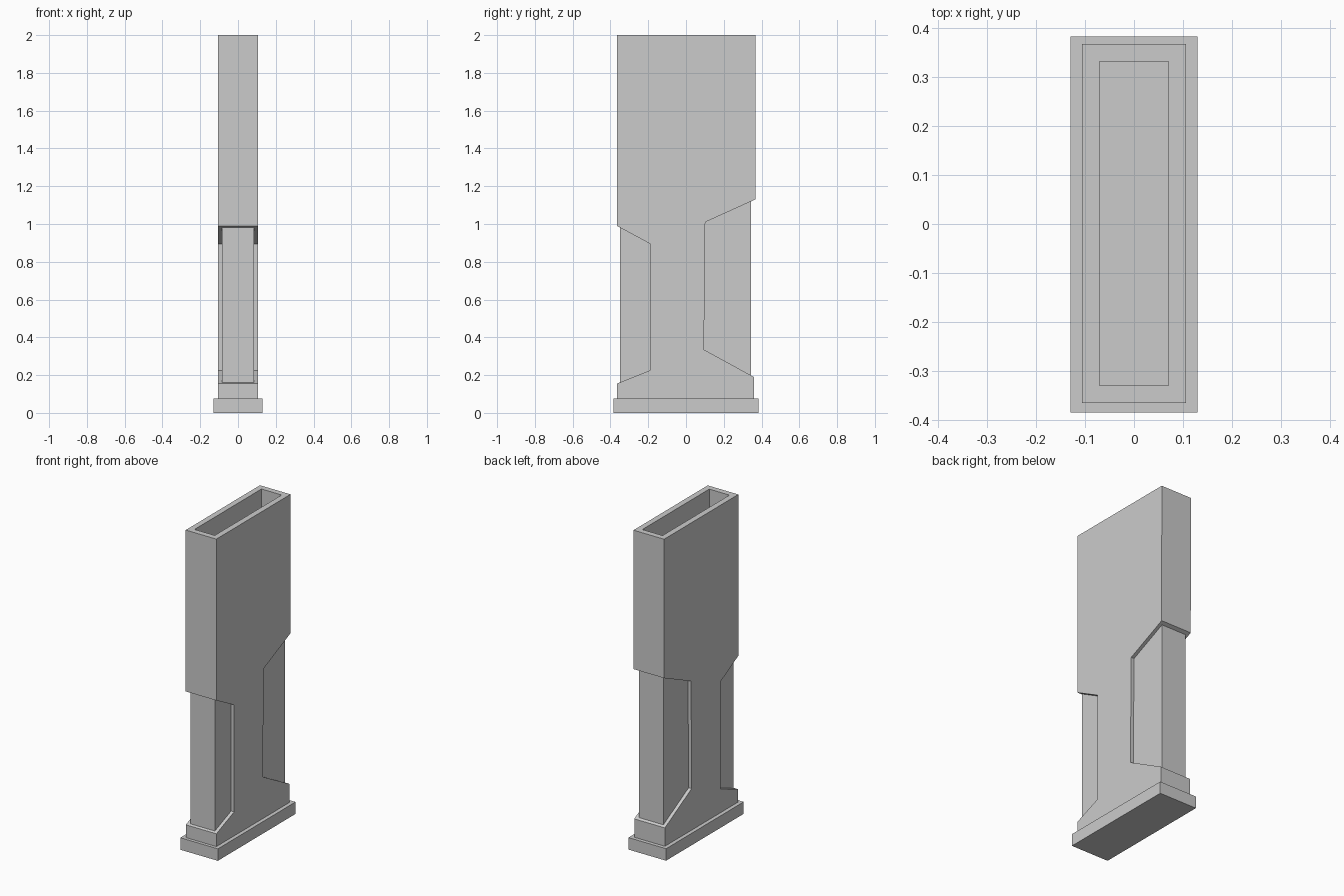
import bpy
import bmesh
from mathutils import Vector

if "Cube" in bpy.data.objects:
    bpy.data.objects.remove(bpy.data.objects["Cube"])


def extrude_profile(name, profile, half_width):
    """Extrude a (y, z) outline symmetrically along x."""
    bm = bmesh.new()
    face = bm.faces.new([bm.verts.new((-half_width, y, z)) for y, z in profile])
    side = bmesh.ops.extrude_face_region(bm, geom=[face], use_keep_orig=True)
    moved = [g for g in side["geom"] if isinstance(g, bmesh.types.BMVert)]
    bmesh.ops.translate(bm, verts=moved, vec=(2 * half_width, 0, 0))
    bmesh.ops.recalc_face_normals(bm, faces=bm.faces)
    mesh = bpy.data.meshes.new(name)
    obj = bpy.data.objects.new(name, mesh)
    bpy.context.collection.objects.link(obj)
    return obj, bm


def finish(obj, bm):
    bm.to_mesh(obj.data)
    bm.free()


def box_profile(y0, y1, z0, z1):
    return [(y0, z0), (y1, z0), (y1, z1), (y0, z1)]


# Base plate
finish(*extrude_profile("base_plate", box_profile(-0.385, 0.383, 0.0, 0.075), 0.13))

# Recessed core seen inside the front and back notches
finish(*extrude_profile("inner_core", box_profile(-0.35, 0.345, 0.06, 1.2), 0.085))

# Outer shell with a grip notch on each narrow side
shell_outline = [
    (-0.365, 0.07), (0.36, 0.07),
    (0.36, 0.19), (0.095, 0.335), (0.102, 1.01), (0.367, 1.13),
    (0.368, 2.0), (-0.366, 2.0),
    (-0.366, 0.99), (-0.19, 0.895), (-0.19, 0.225), (-0.365, 0.155),
]
shell, bm = extrude_profile("outer_shell", shell_outline, 0.106)

# Open well in the top of the shell
bm.normal_update()
top = max(bm.faces, key=lambda f: f.calc_center_median().z)
bmesh.ops.inset_region(bm, faces=[top], thickness=0.036, use_even_offset=True)
floor = bmesh.ops.extrude_discrete_faces(bm, faces=[top])["faces"][0]
bmesh.ops.translate(bm, verts=floor.verts, vec=Vector((0, 0, -0.4)))
finish(shell, bm)
